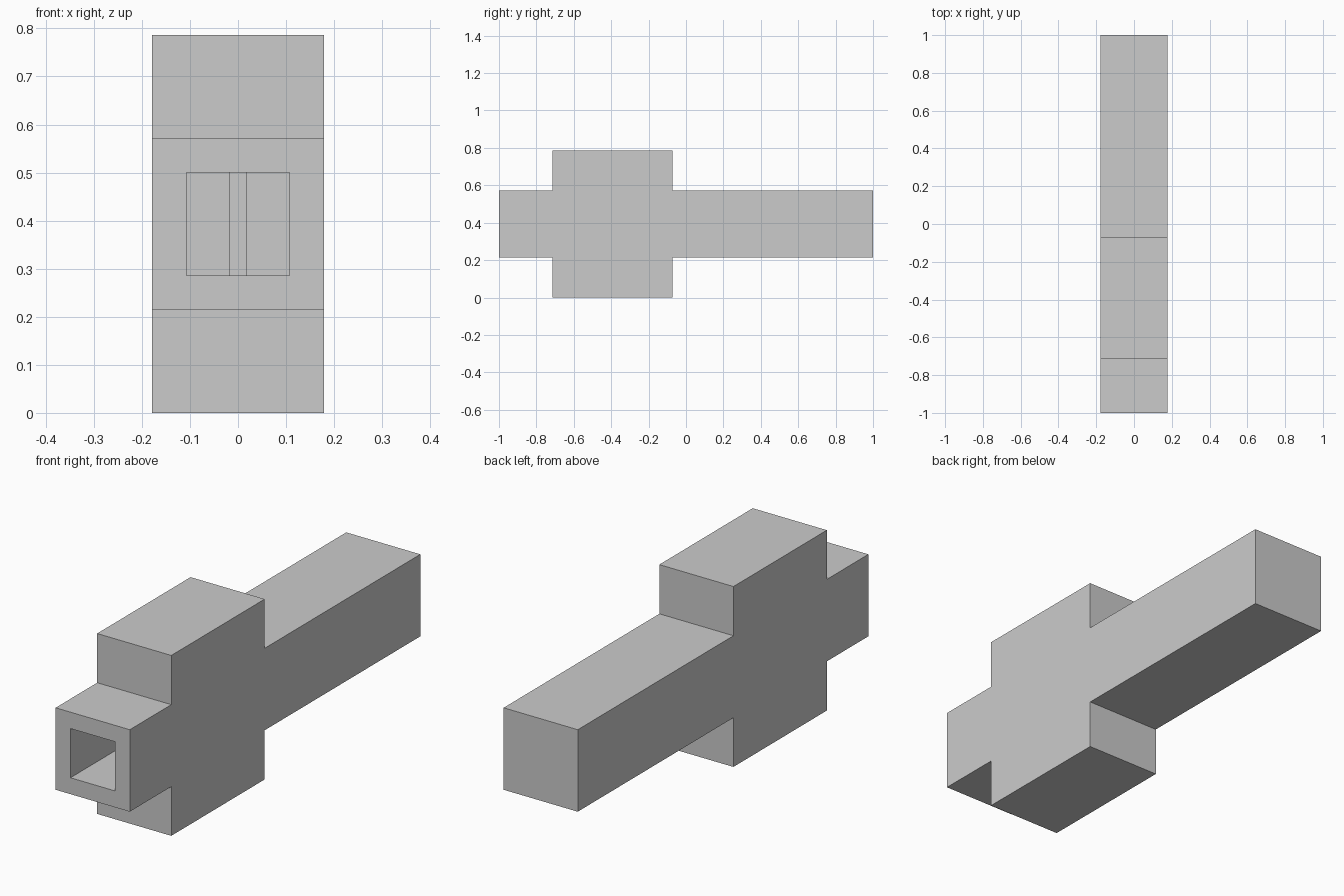
import bpy, bmesh

if "Cube" in bpy.data.objects:
    bpy.data.objects.remove(bpy.data.objects["Cube"])

U = 2 / 56  # grid unit: the model is 56 units long


def prism(name, outline, half_width):
    """Extrude a (y, z) outline symmetrically along x."""
    bm = bmesh.new()
    face = bm.faces.new([bm.verts.new((-half_width * U, y * U, z * U)) for y, z in outline])
    new = bmesh.ops.extrude_face_region(bm, geom=[face])["geom"]
    verts = [v for v in new if isinstance(v, bmesh.types.BMVert)]
    bmesh.ops.translate(bm, verts=verts, vec=(2 * half_width * U, 0, 0))
    bmesh.ops.recalc_face_normals(bm, faces=bm.faces)
    mesh = bpy.data.meshes.new(name)
    bm.to_mesh(mesh)
    bm.free()
    obj = bpy.data.objects.new(name, mesh)
    bpy.context.collection.objects.link(obj)
    return obj


def rect(y0, y1, z0, z1):
    return [(y0, z0), (y1, z0), (y1, z1), (y0, z1)]


# Body: nozzle, tall block and long rear bar in one stepped profile
lower = [(-28, 6), (-20, 6), (-20, 0), (-2, 0), (-2, 6), (28, 6)]
upper = [(y, 22 - z) for y, z in reversed(lower)]
body = prism("body", lower + upper, 5)

# Square bore opening at the front
cutter = prism("bore_cutter", rect(-30, -2, 8, 14), 3)
cutter.hide_render = True
cutter.hide_set(True)
bore = body.modifiers.new("bore", "BOOLEAN")
bore.operation = "DIFFERENCE"
bore.solver = "EXACT"
bore.object = cutter

# Thin upright plate inside the bore
prism("inner_plate", rect(-20, -2, 8, 14), 0.5)
